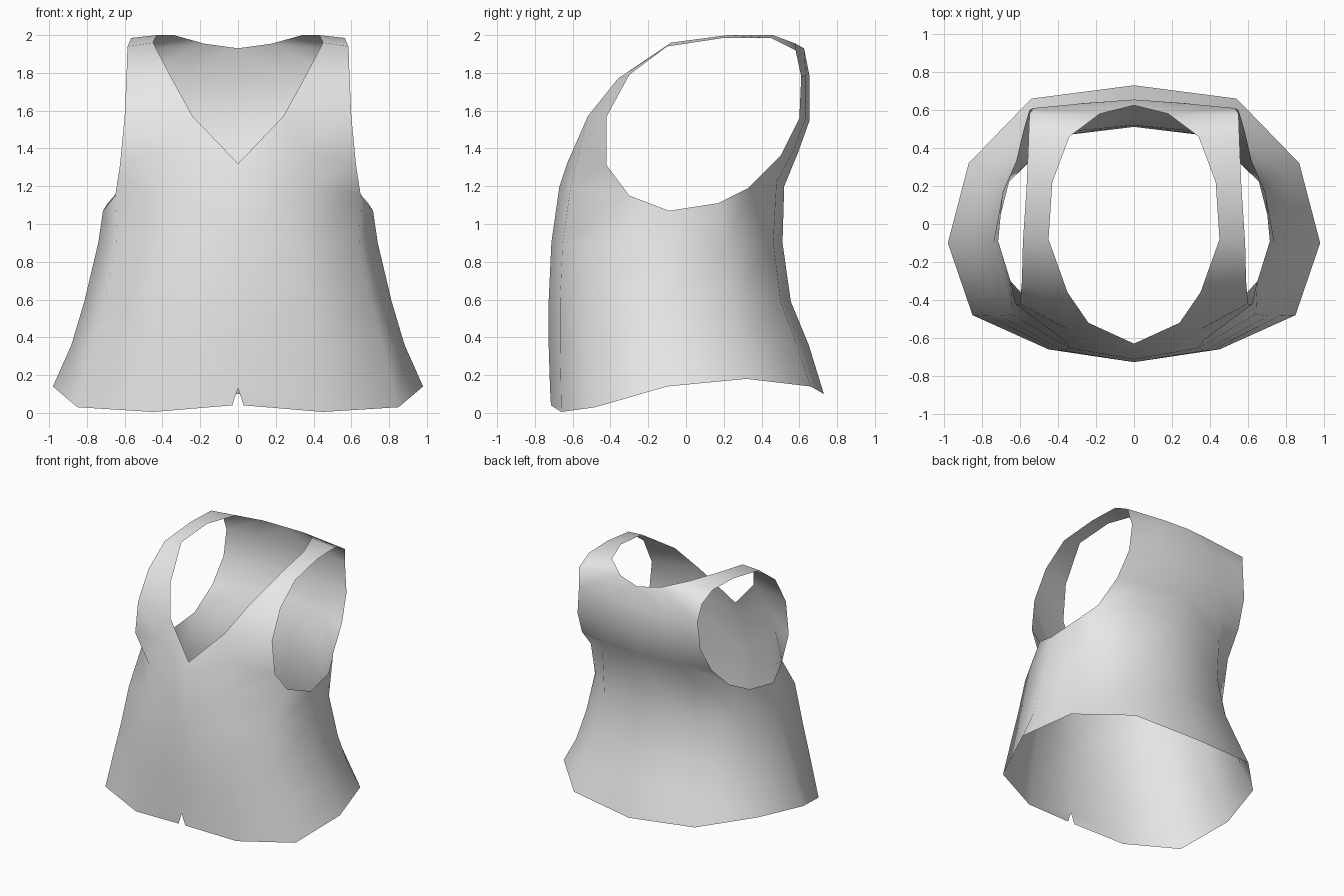
import bpy
import bmesh
import math
from mathutils import Vector

# Remove the default cube only
default_cube = bpy.data.objects.get("Cube")
if default_cube:
    bpy.data.objects.remove(default_cube, do_unlink=True)


def make_material(name, colour):
    material = bpy.data.materials.new(name)
    material.use_nodes = True
    material.diffuse_color = colour
    shader = material.node_tree.nodes["Principled BSDF"]
    shader.inputs["Base Color"].default_value = colour
    return material


fabric = make_material("plain grey fabric", (0.8, 0.8, 0.8, 1))
bm = bmesh.new()
vertex_cache = {}


def vertex(point):
    """Return the shared mesh vertex for a point."""
    key = tuple(round(value, 4) for value in point)
    if key not in vertex_cache:
        vertex_cache[key] = bm.verts.new(key)
    return vertex_cache[key]


def panel(*points):
    """Make one face, collapsing repeated corners."""
    corners = list(dict.fromkeys(vertex(point) for point in points))
    if len(corners) > 2:
        bm.faces.new(corners)


def strip(lower, upper):
    """Join two matching rows of points with faces."""
    for i in range(len(lower) - 1):
        panel(lower[i], lower[i + 1], upper[i + 1], upper[i])


def body_ring(side_scale, front_scale, back_scale, height):
    """A slimmer copy of the hem outline at a given height."""
    ring = []
    for x, y, z in hem:
        depth = front_scale if y < 0 else back_scale
        ring.append((x * side_scale, y * depth, height))
    return ring


# Left half of the hem, from centre front to centre back
hem = [(0, -.72, .13), (.45, -.66, .005), (.85, -.48, .03), (.98, -.1, .14),
       (.87, .32, .18), (.54, .66, .14), (0, .73, .1)]

# Flared skirt of the vest narrowing to the waist
hip = body_ring(.9, 1.01, .89, .36)
belly = body_ring(.83, 1.01, .76, .59)
waist = body_ring(.755, .99, .7, .9)
strip(hem, hip)
strip(hip, belly)
strip(belly, waist)

# Small notch at the centre of the front hem
panel(hem[0], (.03, -.715, .04), hem[1])

# Neckline from the V point round to centre back
neck = [(0, -.63, 1.32), (.24, -.52, 1.57), (.35, -.36, 1.77), (.45, -.08, 1.96),
        (.43, .22, 2), (.34, .46, 2), (.18, .58, 1.955), (0, .625, 1.93)]

# Armhole: lower curve, then front edge over the shoulder and down the back
underarm = [(.65, -.3, 1.15), (.715, -.09, 1.07), (.69, .17, 1.11), (.62, .33, 1.19)]
arm_front = (.625, -.42, 1.31)
shoulder = [(.6, -.42, 1.57), (.59, -.3, 1.79), (.585, -.1, 1.94),
            (.565, .2, 1.985), (.555, .45, 1.985), (.55, .58, 1.92)]

# Ring below the arms; the waist side point feeds two underarm points
bust = [(0, -.67, 1.2), (.37, -.61, 1.2)] + underarm + [(.41, .48, 1.22), (0, .52, 1.2)]
strip(waist[:5] + waist[4:], bust)

# Front chest up to the V neck
chest = [neck[0], (.34, -.56, 1.4), arm_front]
strip(bust[:3], chest)
strip(chest, [neck[1], neck[1], shoulder[0]])

# Shoulder strap
strip(neck[1:7], shoulder)

# Upper back, rows running from armhole to centre
back_rows = [
    bust[5:],
    [(.58, .5, 1.36), (.36, .56, 1.37), (0, .59, 1.37)],
    [(.55, .6, 1.56), (.28, .635, 1.56), (0, .655, 1.55)],
    [(.53, .61, 1.78), (.27, .635, 1.78), (0, .655, 1.78)],
    [shoulder[5], neck[6], neck[7]],
]
for lower, upper in zip(back_rows, back_rows[1:]):
    strip(lower, upper)

# Make all faces point outwards
bmesh.ops.recalc_face_normals(bm, faces=bm.faces[:])
bm.normal_update()
facing = sum(face.normal.dot(face.calc_center_median() - Vector((0, 0, 1))) for face in bm.faces)
if facing < 0:
    bmesh.ops.reverse_faces(bm, faces=bm.faces[:])

mesh = bpy.data.meshes.new("vest")
bm.to_mesh(mesh)
bm.free()
mesh.materials.append(fabric)
vest = bpy.data.objects.new("vest", mesh)
bpy.context.collection.objects.link(vest)

# Soft cloth shading, mirrored to the right half
bpy.ops.object.select_all(action="DESELECT")
vest.select_set(True)
bpy.context.view_layer.objects.active = vest
bpy.ops.object.shade_smooth_by_angle(angle=math.radians(70))
mirror = vest.modifiers.new("right half", "MIRROR")
mirror.use_clip = True
mirror.merge_threshold = .001
